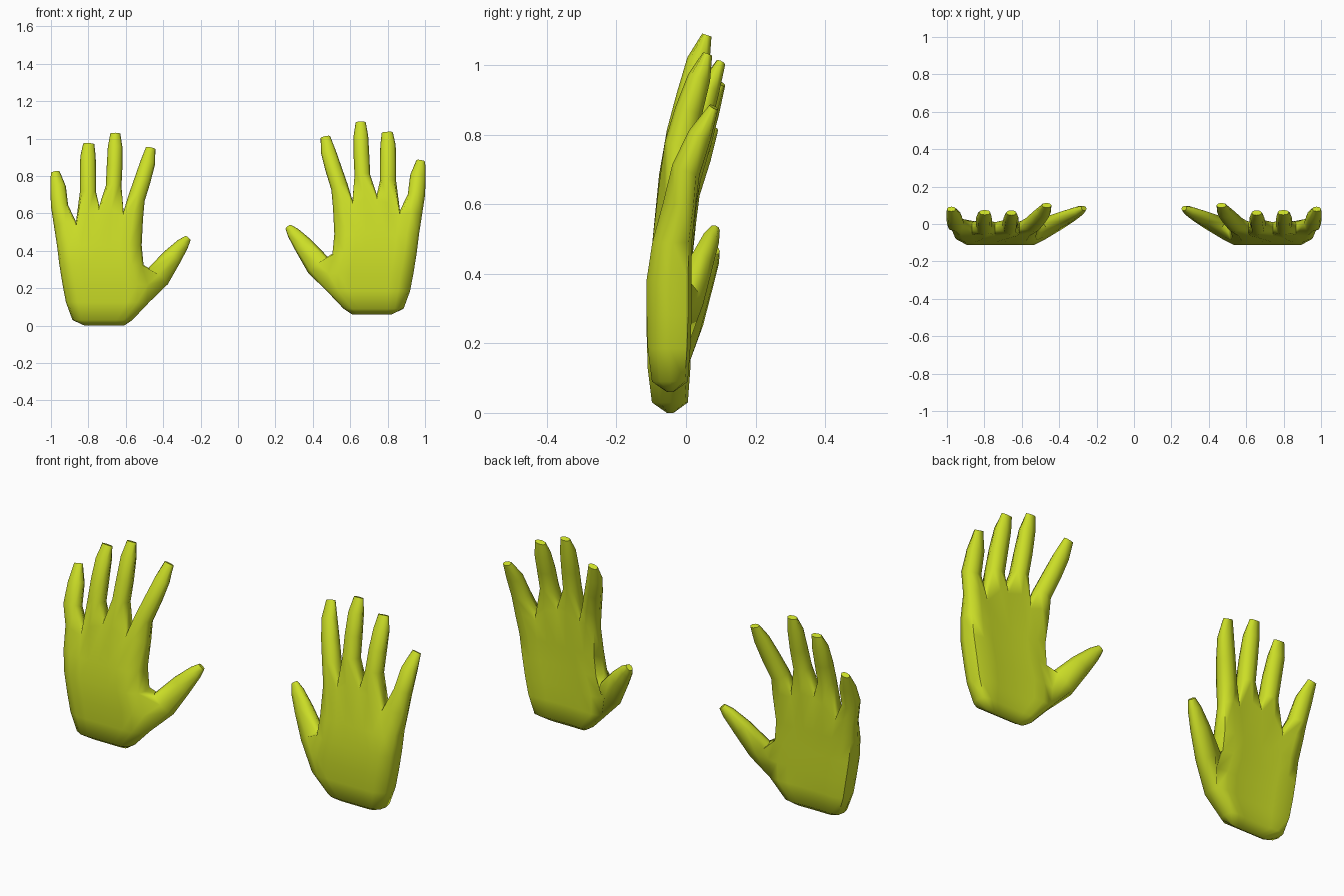
import bpy, bmesh, math
from mathutils import Vector

if "Cube" in bpy.data.objects:
    bpy.data.objects.remove(bpy.data.objects["Cube"])

mat = bpy.data.materials.new("lime")
mat.diffuse_color = (0.60, 0.73, 0.02, 1)
mat.use_nodes = True
mat.node_tree.nodes["Principled BSDF"].inputs["Base Color"].default_value = mat.diffuse_color

# Palm rows, wrist upward: z, left x, right x, front y, back y
PALM = [(0.0, -.82, -.61, -.055, -.035), (.03, -.885, -.565, -.098, .01),
        (.125, -.92, -.475, -.11, .018), (.22, -.938, -.47, -.113, .022),
        (.325, -.955, -.505, -.113, .022), (.43, -.968, -.515, -.097, .022)]
# Top of the palm where the fingers split: x, z
SPLIT = [(-.985, .54), (-.866, .555), (-.742, .64), (-.612, .61), (-.508, .57)]
# Finger rings: x, y, z, half width, half thickness
FINGERS = [
    [(-.954, .0, .64, .046, .042), (-.962, .04, .74, .042, .034), (-.977, .08, .82, .024, .014)],
    [(-.802, -.018, .71, .044, .044), (-.802, .008, .81, .044, .04),
     (-.802, .038, .905, .041, .033), (-.798, .062, .972, .030, .014)],
    [(-.665, -.012, .745, .042, .044), (-.66, .012, .85, .042, .04),
     (-.657, .036, .955, .039, .033), (-.656, .06, 1.027, .027, .014)],
    [(-.543, .0, .68, .046, .044), (-.51, .034, .78, .044, .04),
     (-.483, .065, .87, .040, .032), (-.467, .1, .948, .026, .014)]]
THUMB = [(-.43, .005, .262, .068, .046), (-.352, .042, .366, .052, .036),
         (-.295, .07, .436, .034, .026), (-.268, .084, .468, .018, .014)]


def hand(name, side, lift):
    bm = bmesh.new()

    def vert(x, y, z):
        return bm.verts.new((x * side, y, z + lift))

    def bridge(a, b, skip=()):
        n = len(a)
        for i in range(n):
            if i not in skip:
                bm.faces.new((a[i], a[(i + 1) % n], b[(i + 1) % n], b[i]))

    def palm_ring(z, xl, xr, yf, yb):
        d, mid = yb - yf, (yf + yb) / 2
        cx, hw = (xl + xr) / 2, (xr - xl) / 2
        front, back = [], []
        for i in range(9):
            s = i / 4 - 1
            x = cx + s * hw * .95
            e = 1 if i in (0, 8) else 0
            front.append(vert(x, yf + d * .2 * e, z))
            back.append(vert(x, yb - d * (.1 * (1 - s * s) + .12 * e), z))
        return front + [vert(xr, mid, z)] + back[::-1] + [vert(xl, mid, z)]

    def digit(base, rings):
        pts = [Vector(r[:3]) for r in rings]
        prev = base
        for i, r in enumerate(rings):
            t = (pts[min(i + 1, len(pts) - 1)] - pts[max(i - 1, 0)]).normalized()
            u = Vector((t.z, 0, -t.x)).normalized()
            v = t.cross(u)
            ring = []
            for a, b in ((-.74, -.74), (0, -1), (.74, -.74), (1, 0),
                         (.74, .74), (0, 1), (-.74, .74), (-1, 0)):
                ring.append(vert(*(pts[i] + u * a * r[3] + v * b * r[4])))
            bridge(prev, ring)
            prev = ring
        bm.faces.new(prev)

    # palm, left open beside the thumb
    rows = [palm_ring(*r) for r in PALM]
    bm.faces.new(rows[0][::-1])
    front, back, div = [], [], []
    for i in range(9):
        a, b = SPLIT[i // 2], SPLIT[(i + 1) // 2]
        x, z = (a[0] + b[0]) / 2, (a[1] + b[1]) / 2
        curl = .03 * abs(i / 4 - 1) ** 3
        crease = .014 if i % 2 == 0 else 0
        inset = .012 if i == 0 else -.008 if i == 8 else 0
        drop = .03 if 0 < i < 8 and i % 2 == 0 else 0
        front.append(vert(x + inset, -.078 + curl + crease, z - drop))
        back.append(vert(x + inset, .024 + curl * .4 - crease, z - drop))
        if i % 2 == 0:
            div.append(vert(x, -.025 + curl * .6, z))
    top = front + [div[4]] + back[::-1] + [div[0]]
    rows.append(top)
    for k in range(len(rows) - 1):
        bridge(rows[k], rows[k + 1], (8, 9) if k in (2, 3) else ())

    # fingers and thumb grow out of shared edge loops
    for k, rings in enumerate(FINGERS):
        f, b = front[2 * k:2 * k + 3], back[2 * k:2 * k + 3]
        digit(f + [div[k + 1]] + b[::-1] + [div[k]], rings)
    lo, mi, hi = rows[2], rows[3], rows[4]
    digit([hi[8], mi[8], lo[8], lo[9], lo[10], mi[10], hi[10], hi[9]], THUMB)

    # the inner side vertex is unused once the thumb opening is made
    bmesh.ops.delete(bm, geom=[v for v in bm.verts if not v.link_faces], context='VERTS')
    bmesh.ops.recalc_face_normals(bm, faces=bm.faces)
    mesh = bpy.data.meshes.new(name)
    bm.to_mesh(mesh)
    bm.free()
    mesh.materials.append(mat)
    ob = bpy.data.objects.new(name, mesh)
    bpy.context.collection.objects.link(ob)
    bpy.ops.object.select_all(action='DESELECT')
    ob.select_set(True)
    bpy.context.view_layer.objects.active = ob
    bpy.ops.object.shade_smooth_by_angle(angle=math.radians(65))


# mirrored pair, one slightly raised
hand("left_hand", 1, 0)
hand("right_hand", -1, .06)
